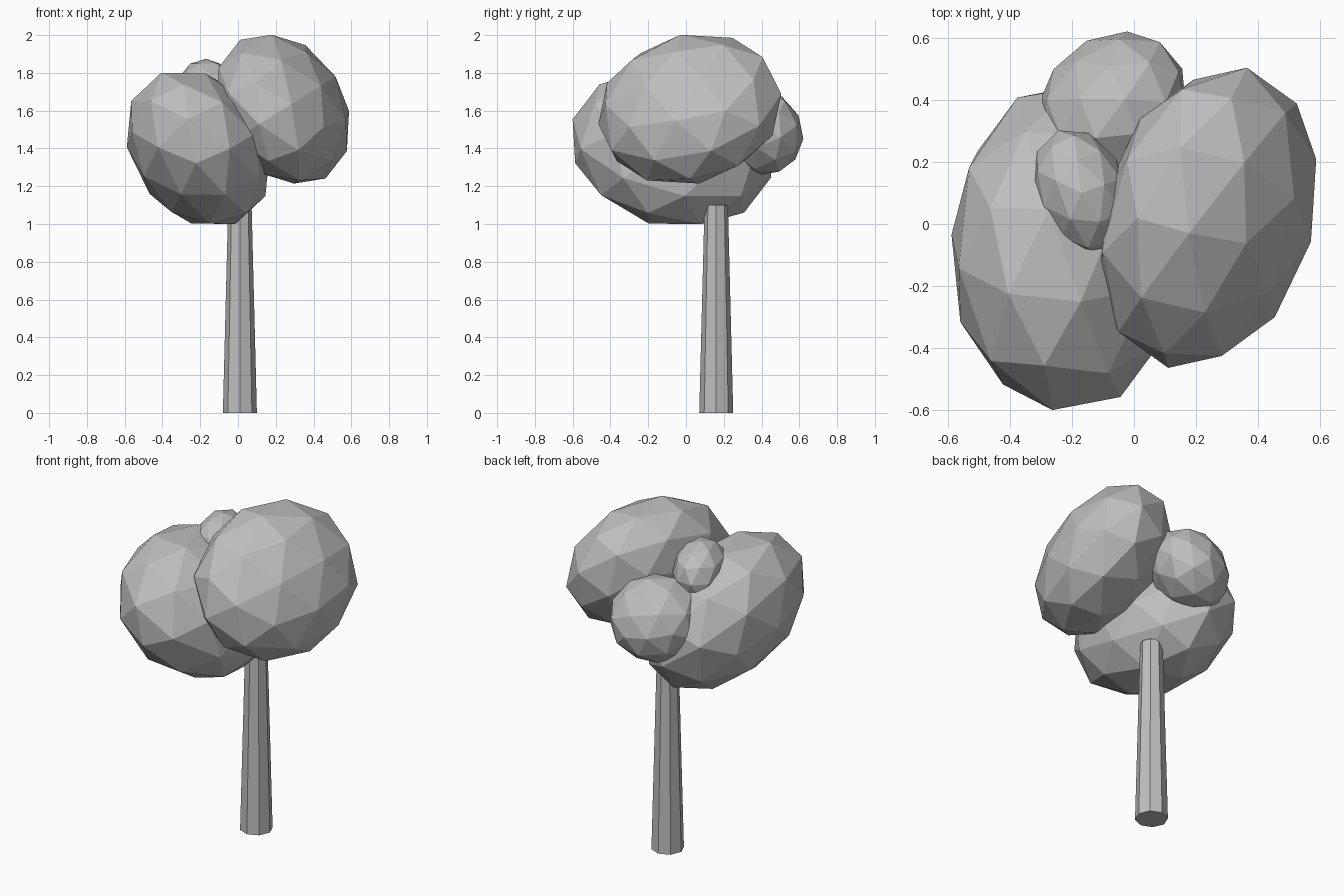
import bpy
from math import radians

cube = bpy.data.objects.get("Cube")
if cube:
    bpy.data.objects.remove(cube, do_unlink=True)


def make_material(name, colour):
    mat = bpy.data.materials.new(name)
    mat.use_nodes = True
    mat.diffuse_color = colour
    mat.node_tree.nodes["Principled BSDF"].inputs["Base Color"].default_value = colour
    return mat


grey = make_material("plain grey", (0.52, 0.52, 0.52, 1))


def foliage(name, centre, radii, tilt):
    """Faceted clump of leaves: a stretched, tilted icosphere."""
    bpy.ops.mesh.primitive_ico_sphere_add(
        subdivisions=2, radius=1, location=centre,
        rotation=[radians(a) for a in tilt])
    clump = bpy.context.object
    clump.name = name
    clump.scale = radii
    clump.data.materials.append(grey)


# Tapered eight-sided trunk
bpy.ops.mesh.primitive_cone_add(vertices=8, radius1=0.09, radius2=0.062,
                                depth=1.1, location=(0.01, 0.16, 0.55))
trunk = bpy.context.object
trunk.name = "trunk"
trunk.data.materials.append(grey)

# Crown: two large clumps, two small ones
foliage("foliage_right", (-0.21, -0.075, 1.4), (0.354, 0.55, 0.444), (-20, -35, 6))
foliage("foliage_left", (0.2375, 0.02, 1.608), (0.31, 0.507, 0.431), (10.5, -30, -20))
foliage("foliage_back", (-0.07, 0.385, 1.49), (0.26, 0.21, 0.245), (30, 0, 40))
foliage("foliage_top", (-0.17, 0.10, 1.70), (0.15, 0.215, 0.175), (0, 0, 20))
